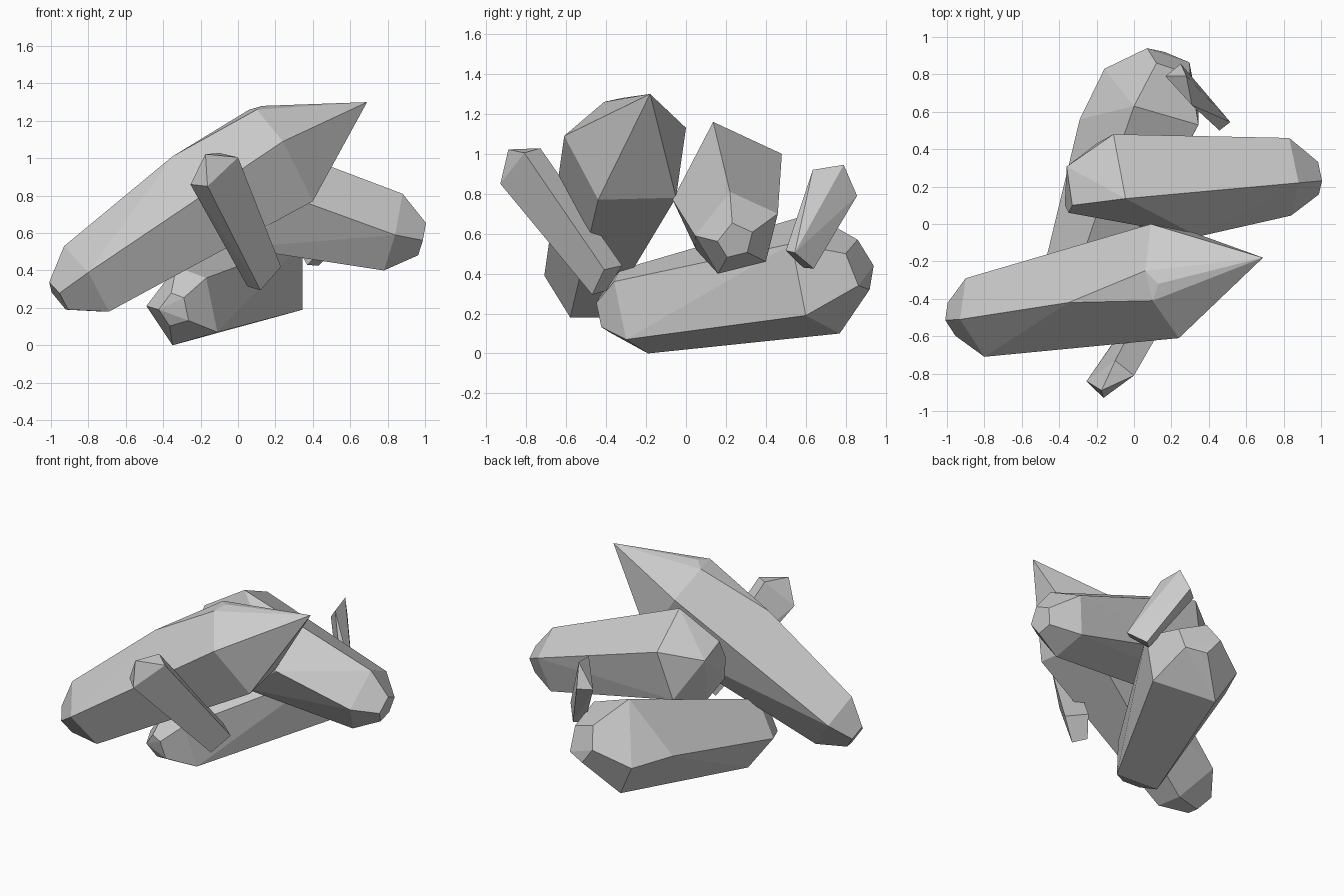
import bpy, bmesh, math
from mathutils import Vector


def crystal(name, base, shoulder, tip, push=None, shrink=0.42):
    """Faceted shard: base ring -> shoulder ring -> tip corners, plus a small bevelled base cap."""
    pts = [Vector(p) for p in base + shoulder + tip]
    if push:
        ring = [Vector(p) for p in base]
        centre = sum(ring, Vector()) / len(ring)
        pts += [centre + Vector(push) + (p - centre) * shrink for p in ring]
    bm = bmesh.new()
    for p in pts:
        bm.verts.new(p)
    res = bmesh.ops.convex_hull(bm, input=bm.verts[:])
    loose = {v for v in res["geom_interior"] + res["geom_unused"]
             if isinstance(v, bmesh.types.BMVert)}
    bmesh.ops.delete(bm, geom=list(loose), context='VERTS')
    # merge nearly coplanar triangles into clean facets
    bmesh.ops.dissolve_limit(bm, angle_limit=math.radians(4),
                             verts=bm.verts[:], edges=bm.edges[:])
    bmesh.ops.recalc_face_normals(bm, faces=bm.faces[:])
    mesh = bpy.data.meshes.new(name)
    bm.to_mesh(mesh)
    bm.free()
    obj = bpy.data.objects.new(name, mesh)
    bpy.context.collection.objects.link(obj)
    return obj


# Large pointed crystal leaning up to the right
crystal("upper_crystal",
        [(-.80, -.71, .39), (-.69, -.58, .18), (-.72, -.41, .18), (-.90, -.29, .40), (-.93, -.51, .53)],
        [(.24, -.61, 1.09), (.40, -.44, .77), (.33, -.05, .78), (.09, 0, 1.13), (-.35, -.42, 1.01)],
        [(.69, -.18, 1.30), (.06, -.25, 1.26), (.13, -.32, 1.28), (.10, -.41, 1.26)],
        push=(-.15, -.01, -.08))

# Blunt crystal lying behind it, pointing right
crystal("side_crystal",
        [(.88, .22, .81), (.83, .46, .70), (.77, .40, .46), (.78, .16, .40), (.84, .045, .59)],
        [(-.045, .136, 1.16), (-.11, .48, 1.0), (-.20, .43, .67), (0, .05, .52), (.345, -.067, .77)],
        [(-.36, .307, .94), (-.33, .10, .99), (-.35, .06, .87), (-.37, .10, .74), (-.30, .19, .61)],
        push=(.16, -.01, -.03))

# Large crystal resting on the ground
crystal("ground_crystal",
        [(-.35, -.19, 0), (-.49, -.27, .21), (-.33, -.33, .42), (-.17, -.36, .36), (-.11, -.30, .07)],
        [(-.03, .77, .10), (-.29, .56, .35), (0, .63, .70), (.345, .53, .55), (.345, .60, .19)],
        [(-.158, .83, .33), (-.15, .69, .44), (.07, .94, .44), (.163, .92, .32),
         (.297, .864, .34), (.30, .80, .50), (.12, .86, .57)],
        push=(-.05, -.13, -.02))

# Small square shards leaning at front and back
crystal("front_shard",
        [(.23, -.41, .42), (.12, -.47, .294), (.05, -.40, .315), (.11, -.32, .44)],
        [(0, -.81, 1.005), (-.163, -.93, .85), (-.254, -.84, .86), (-.10, -.73, 1.028)],
        [(-.174, -.89, 1.022)])
crystal("back_shard",
        [(.457, .50, .515), (.515, .545, .505), (.43, .64, .425), (.37, .587, .43)],
        [(.31, .635, .92), (.28, .79, .945), (.25, .857, .79), (.168, .79, .78)],
        [])
